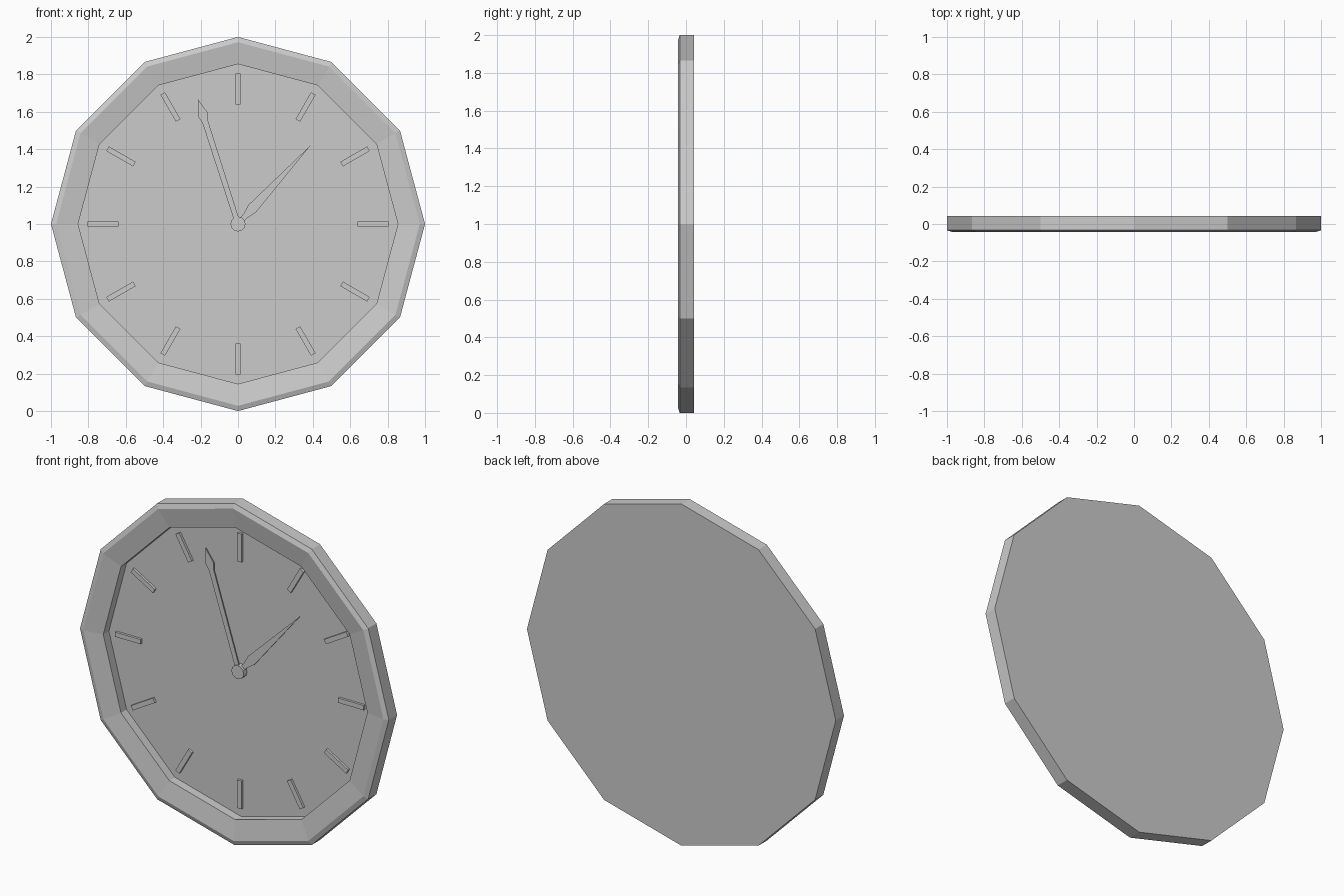
import bpy, bmesh
from math import sin, cos, pi, radians

if "Cube" in bpy.data.objects:
    bpy.data.objects.remove(bpy.data.objects["Cube"], do_unlink=True)

GREY = (0.6, 0.6, 0.6, 1)
grey = bpy.data.materials.new("plain grey")
grey.use_nodes = True
grey.diffuse_color = GREY
grey.node_tree.nodes["Principled BSDF"].inputs["Base Color"].default_value = GREY

CENTRE = 1.0   # height of the clock centre
DIAL = 0.027   # depth of the dial surface


def finish(name, bm):
    bmesh.ops.recalc_face_normals(bm, faces=bm.faces)
    mesh = bpy.data.meshes.new(name)
    bm.to_mesh(mesh)
    bm.free()
    mesh.materials.append(grey)
    obj = bpy.data.objects.new(name, mesh)
    obj.location.z = CENTRE
    bpy.context.collection.objects.link(obj)
    return obj


def lathe(name, profile, sides):
    """Revolve (radius, depth) points about the y axis and cap both ends."""
    bm = bmesh.new()
    rings = [[bm.verts.new((r * cos(2 * pi * i / sides), y, r * sin(2 * pi * i / sides)))
              for i in range(sides)] for r, y in profile]
    for a, b in zip(rings, rings[1:]):
        for i in range(sides):
            j = (i + 1) % sides
            bm.faces.new((a[i], a[j], b[j], b[i]))
    bm.faces.new(rings[0])
    bm.faces.new(rings[-1])
    return finish(name, bm)


def plate(name, half_outline, front, back, clockwise):
    """Mirror (half width, distance) points into a plate, turned from 12 o'clock."""
    outline = half_outline + [(-w, d) for w, d in reversed(half_outline) if w > 0]
    bm = bmesh.new()
    face = bm.faces.new([bm.verts.new((w, front, d)) for w, d in outline])
    solid = bmesh.ops.extrude_face_region(bm, geom=[face], use_keep_orig=True)
    moved = [g for g in solid["geom"] if isinstance(g, bmesh.types.BMVert)]
    bmesh.ops.translate(bm, verts=moved, vec=(0, back - front, 0))
    obj = finish(name, bm)
    obj.rotation_euler.y = radians(clockwise)
    return obj


# Twelve-sided case with chamfered edge, sloping bezel and recessed dial
lathe("clock_case", [(1, 0.043), (1, -0.033), (0.972, -0.043),
                     (0.855, -0.025), (0.855, DIAL)], 12)

# Hour markers
for hour in range(12):
    plate(f"hour_marker_{hour + 1}", [(0.014, 0.64), (0.014, 0.805)],
          DIAL - 0.014, DIAL, 30 * (hour + 1))

# Hands and the hub that carries them
plate("minute_hand", [(0.014, 0), (0.016, 0.575), (0.028, 0.615), (0, 0.70)],
      0.004, 0.011, -17.8)
plate("hour_hand", [(0.014, 0), (0.015, 0.06), (0.028, 0.113), (0, 0.575)],
      0.011, 0.018, 42.7)
lathe("centre_hub", [(0.04, DIAL), (0.04, -0.004)], 12)
